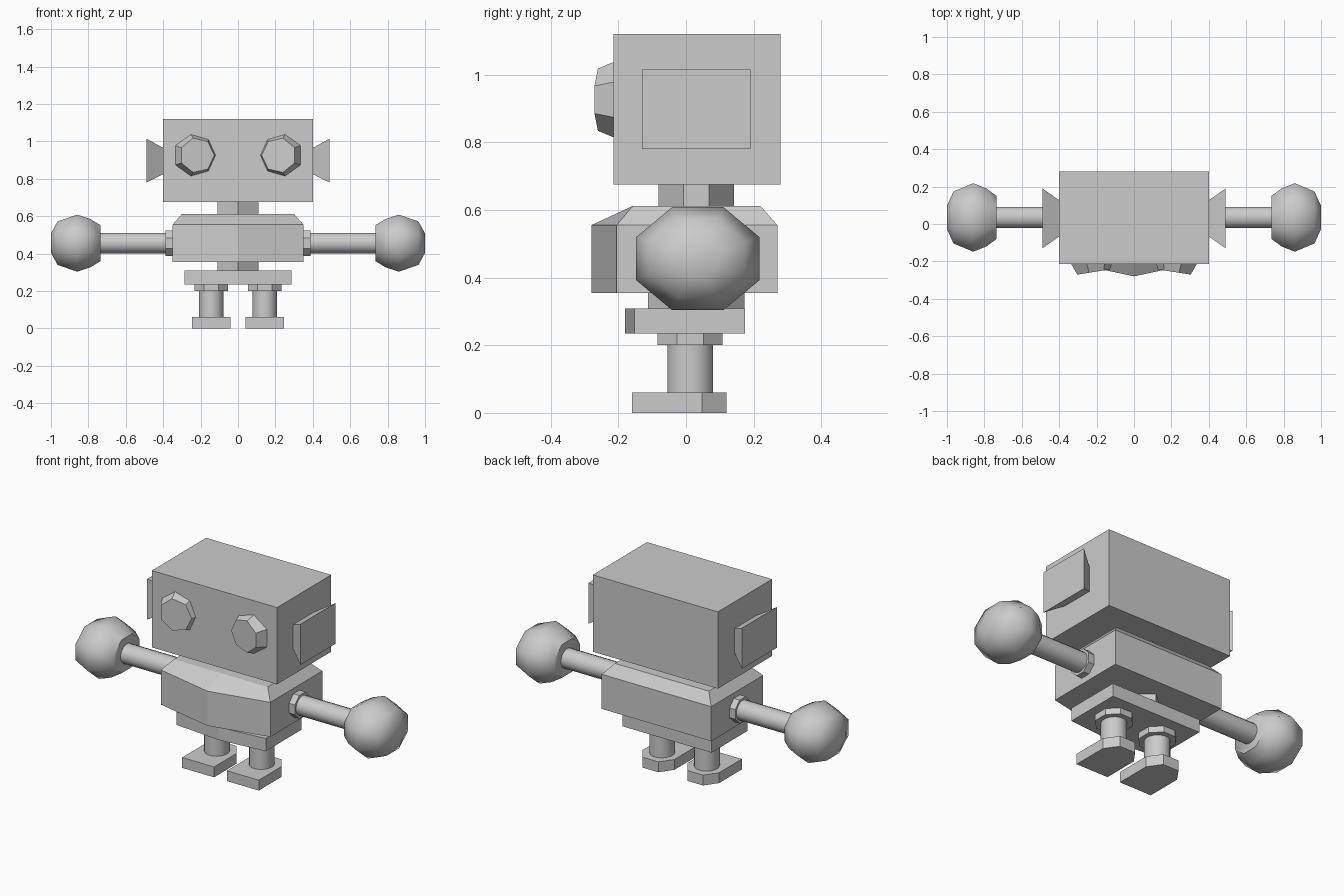
import bpy, bmesh, math
from mathutils import Matrix, Vector

if "Cube" in bpy.data.objects:
    bpy.data.objects.remove(bpy.data.objects["Cube"], do_unlink=True)

# One plain grey for the whole figure
GREY = (0.6, 0.6, 0.6, 1)
grey = bpy.data.materials.new("plain grey")
grey.use_nodes = True
grey.diffuse_color = GREY
grey.node_tree.nodes["Principled BSDF"].inputs["Base Color"].default_value = GREY

SIDES = {"left": 1, "right": -1}


def loft(name, rings, smooth=False, matrix=None):
    """Join equal-length rings of points with quads and cap both ends."""
    bm = bmesh.new()
    loops = [[bm.verts.new(p) for p in ring] for ring in rings]
    n = len(loops[0])
    for a, b in zip(loops, loops[1:]):
        for i in range(n):
            j = (i + 1) % n
            bm.faces.new((a[i], a[j], b[j], b[i]))
    bm.faces.new(loops[0])
    bm.faces.new(loops[-1])
    if matrix:
        bm.transform(matrix)
    bmesh.ops.recalc_face_normals(bm, faces=bm.faces)
    mesh = bpy.data.meshes.new(name)
    bm.to_mesh(mesh)
    bm.free()
    obj = bpy.data.objects.new(name, mesh)
    bpy.context.collection.objects.link(obj)
    mesh.materials.append(grey)
    if smooth:
        bpy.ops.object.select_all(action='DESELECT')
        obj.select_set(True)
        bpy.context.view_layer.objects.active = obj
        bpy.ops.object.shade_smooth_by_angle(angle=math.radians(55))
    return obj


def prism(name, plan, z0, z1, top=None):
    return loft(name, [[(x, y, z0) for x, y in plan],
                       [(x, y, z1) for x, y in (top or plan)]])


def prow(w, back, front, tip):
    """Box plan whose front comes to a shallow point."""
    return [(w, back), (-w, back), (-w, front), (0, tip), (w, front)]


def hexagon(w, y, d):
    """Six-sided plan with a corner to the front."""
    return [(0, y - d), (w, y - d / 3), (w, y + d / 3),
            (0, y + d), (-w, y + d / 3), (-w, y - d / 3)]


def ring(n, ru, rv, h, turn=0.5):
    """Polygon around the z axis at height h."""
    angles = [math.tau * (i + turn) / n for i in range(n)]
    return [(ru * math.cos(a), rv * math.sin(a), h) for a in angles]


def along_x(s, y, z):
    """Places a lathe made along z so that it points to side s."""
    return Matrix.Translation((0, y, z)) @ Matrix.Rotation(s * math.pi / 2, 4, 'Y')


# Head, neck, body, waist and pelvis
prism("head", [(0.4, 0.28), (-0.4, 0.28), (-0.4, -0.215), (0.4, -0.215)], 0.676, 1.12)
prism("neck", hexagon(0.11, 0.03, 0.112), 0.6, 0.68)
body = prow(0.35, 0.27, -0.205, -0.28)
prism("body_lower", body, 0.355, 0.555)
prism("body_shoulders", body, 0.555, 0.612, prow(0.3, 0.22, -0.157, -0.157))
prism("waist", hexagon(0.11, 0.03, 0.143), 0.3, 0.36)
prism("pelvis", prow(0.285, 0.174, -0.153, -0.18), 0.235, 0.309)

for side, s in SIDES.items():
    # Ear flares outward from the head
    ear = [[(s * x, y, z) for y, z in ((y0, z0), (y1, z0), (y1, z1), (y0, z1))]
           for x, y0, y1, z0, z1 in ((0.39, -0.06, 0.12, 0.83, 0.96),
                                     (0.49, -0.13, 0.19, 0.78, 1.015))]
    loft(side + "_ear", ear)

    # Seven-sided eye, turned slightly inward
    eye = [[(-s * x, y, z) for x, z, y in ring(7, r, r, h, 0)]
           for r, h in ((0.13, 0.03), (0.094, -0.055))]
    loft(side + "_eye", eye, matrix=Matrix.Translation((s * 0.228, -0.203, 0.926))
         @ Matrix.Rotation(-s * math.radians(9), 4, 'Z'))

    # Arm: shoulder ring, rod and ball hand
    place = along_x(s, 0.035, 0.456)
    loft(side + "_shoulder_ring", [ring(8, 0.073, 0.073, h * 1.0) for h in (0.34, 0.387)],
         matrix=place)
    loft(side + "_arm", [ring(16, 0.056, 0.058, h) for h in (0.35, 0.76)], True, place)
    ball = [(0.735, 0.63), (0.79, 0.85), (0.86, 1), (0.965, 0.76), (1.0, 0.34)]
    loft(side + "_hand", [ring(8, 0.165 * k, 0.198 * k, h) for h, k in ball], True, place)

    # Leg: hip ring, rod and foot with clipped heel
    place = Matrix.Translation((s * 0.143, 0.0125, 0))
    loft(side + "_hip_ring", [ring(8, 0.098, 0.104, h) for h in (0.2, 0.24)], matrix=place)
    loft(side + "_leg", [ring(16, 0.066, 0.069, h) for h in (0.05, 0.21)], True, place)
    plan = [(0.102, -0.16), (0.102, 0.047), (0.05, 0.12),
            (-0.05, 0.12), (-0.102, 0.047), (-0.102, -0.16)]
    prism(side + "_foot", [(x + s * 0.143, y) for x, y in plan], 0, 0.06)
